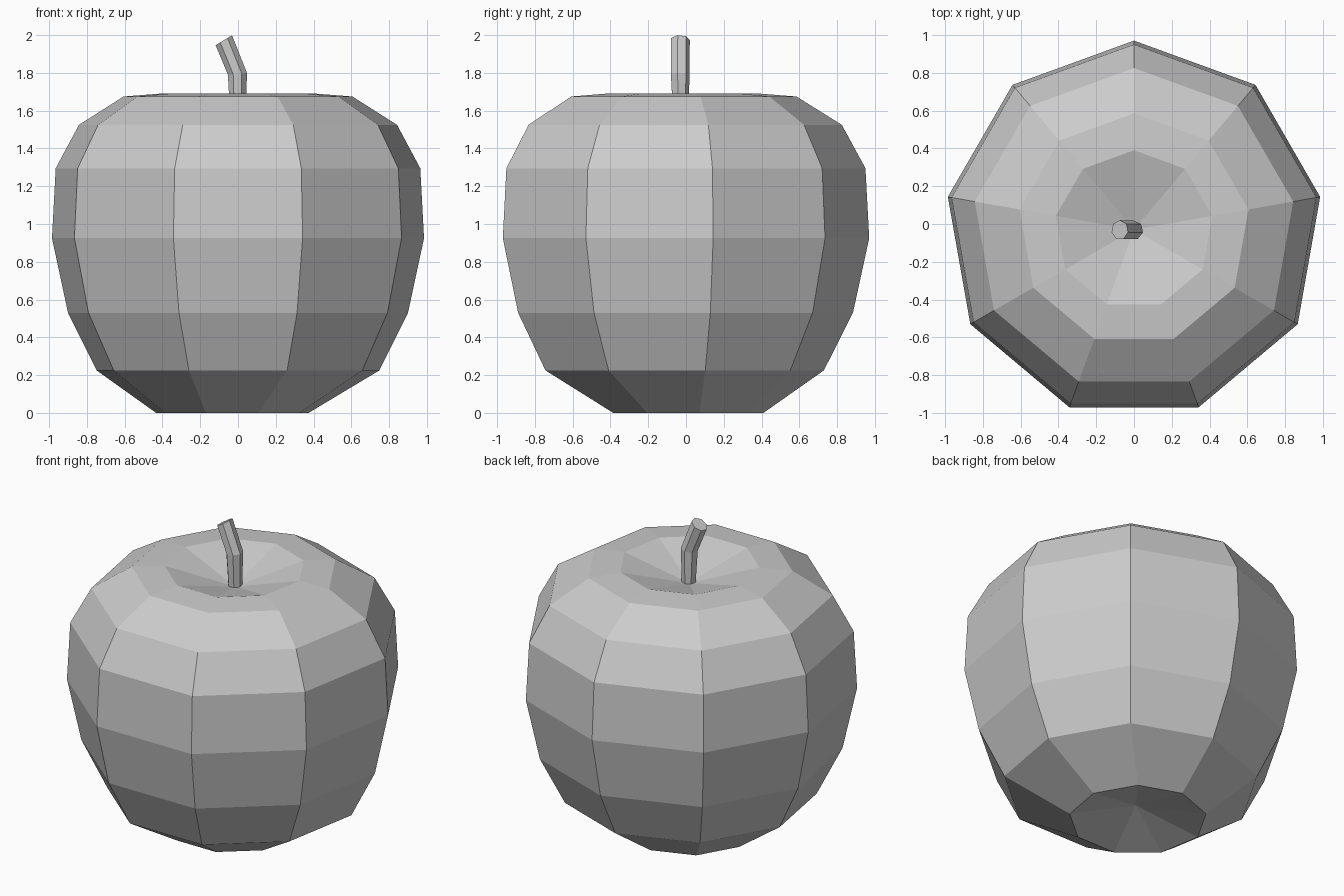
import bpy, bmesh
from math import sin, cos, pi, radians
from mathutils import Vector

if "Cube" in bpy.data.objects:
    bpy.data.objects.remove(bpy.data.objects["Cube"])


def loft(name, rings, start_tip=None, end_tip=None):
    """Bridge rings of points; close each end with a fan to a tip or a flat cap."""
    bm = bmesh.new()
    loops = [[bm.verts.new(p) for p in ring] for ring in rings]
    n = len(loops[0])
    for a, b in zip(loops, loops[1:]):
        for i in range(n):
            j = (i + 1) % n
            bm.faces.new((a[i], a[j], b[j], b[i]))
    for loop, tip in ((loops[0], start_tip), (loops[-1], end_tip)):
        if tip is None:
            bm.faces.new(loop)
        else:
            t = bm.verts.new(tip)
            for i in range(n):
                bm.faces.new((loop[i], loop[(i + 1) % n], t))
    bmesh.ops.recalc_face_normals(bm, faces=bm.faces)
    mesh = bpy.data.meshes.new(name)
    bm.to_mesh(mesh)
    bm.free()
    obj = bpy.data.objects.new(name, mesh)
    bpy.context.collection.objects.link(obj)
    return obj


def ring(center, radius, sides, tilt=0.0):
    """Polygon ring with a corner towards +y, tilted about the y axis."""
    c = Vector(center)
    pts = []
    for i in range(sides):
        a = pi / 2 + 2 * pi * i / sides
        x, y = radius * cos(a), radius * sin(a)
        pts.append(c + Vector((x * cos(tilt), y, x * sin(tilt))))
    return pts


# Apple body: nine-sided, dimpled at both ends (x, y, z, radius)
profile = [
    (-0.03, 0.00, 0.00, 0.41), (0, -0.03, 0.225, 0.76), (0, -0.03, 0.53, 0.914),
    (0, -0.03, 0.925, 1.00), (0, -0.03, 1.295, 0.98), (0, -0.03, 1.525, 0.855),
    (0, -0.03, 1.675, 0.615), (0, -0.03, 1.69, 0.42),
]
loft("apple_body", [ring((x, y, z), r, 9) for x, y, z, r in profile],
     start_tip=(-0.02, -0.01, 0.10), end_tip=(0, -0.03, 1.57))

# Bent stem rising from the top dimple
loft("stem", [
    ring((0, -0.03, 1.56), 0.042, 7),
    ring((-0.003, -0.033, 1.795), 0.052, 7, radians(5)),
    ring((-0.075, -0.032, 1.973), 0.052, 7, radians(31)),
])
